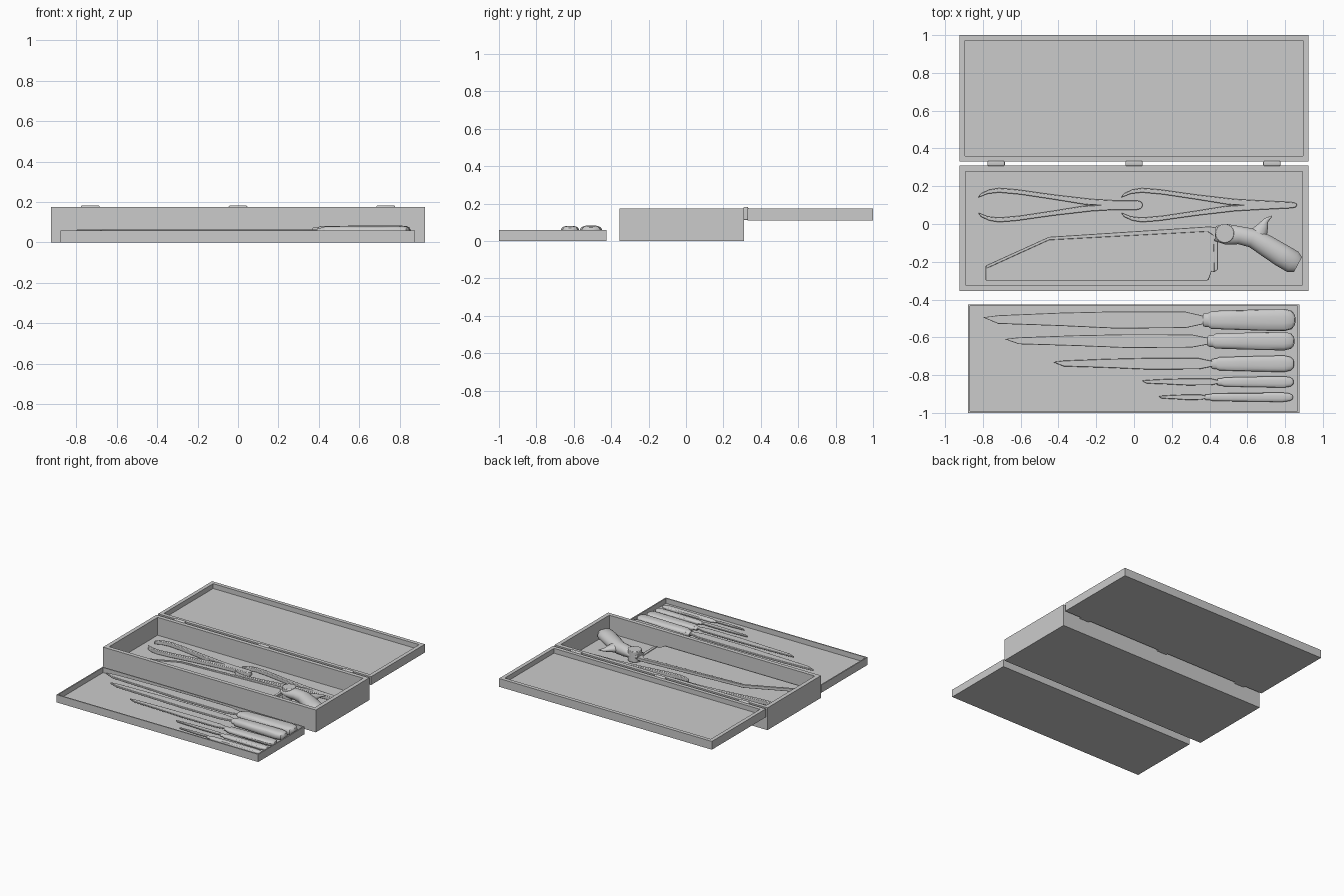
import bpy, bmesh, math
from mathutils import Vector

if "Cube" in bpy.data.objects:
    bpy.data.objects.remove(bpy.data.objects["Cube"])


def finish(name, bm, bevel=0.0, segs=2, angle=35):
    bmesh.ops.recalc_face_normals(bm, faces=bm.faces[:])
    me = bpy.data.meshes.new(name)
    bm.to_mesh(me)
    bm.free()
    ob = bpy.data.objects.new(name, me)
    bpy.context.collection.objects.link(ob)
    if bevel:
        m = ob.modifiers.new("bevel", 'BEVEL')
        m.width, m.segments = bevel, segs
        m.limit_method = 'ANGLE'
    if angle:
        bpy.ops.object.select_all(action='DESELECT')
        ob.select_set(True)
        bpy.context.view_layer.objects.active = ob
        bpy.ops.object.shade_smooth_by_angle(angle=math.radians(angle))
    return ob


def box(bm, lo, hi):
    bmesh.ops.create_cube(bm, size=1)
    for v in bm.verts:
        v.co = Vector([lo[i] + (v.co[i] + .5) * (hi[i] - lo[i]) for i in range(3)])


def open_box(name, lo, hi, wall, floor_z):
    """Box with a recess sunk into its top face."""
    bm = bmesh.new()
    box(bm, lo, hi)
    top = max(bm.faces, key=lambda f: f.calc_center_median().z)
    bmesh.ops.inset_region(bm, faces=[top], thickness=wall)
    new = bmesh.ops.extrude_discrete_faces(bm, faces=[top])['faces'][0]
    for v in new.verts:
        v.co.z = floor_z
    return finish(name, bm, angle=0)


def plate(name, pts, z0, z1, bevel=0.004):
    """Flat outline extruded from z0 to z1."""
    bm = bmesh.new()
    f = bm.faces.new([bm.verts.new((x, y, z0)) for x, y in pts])
    ext = bmesh.ops.extrude_face_region(bm, geom=[f])['geom']
    for v in ext:
        if isinstance(v, bmesh.types.BMVert):
            v.co.z = z1
    return finish(name, bm, bevel)


def loft(name, stations, z, sides=16, power=1.0, angle=35):
    """Oval sections (x, y, half width, half height) along a flat path."""
    bm = bmesh.new()
    rings = []
    for i, (x, y, w, h) in enumerate(stations):
        a, b = stations[max(i - 1, 0)], stations[min(i + 1, len(stations) - 1)]
        n = Vector((a[1] - b[1], b[0] - a[0], 0)).normalized()
        ring = []
        for k in range(sides):
            t = 2 * math.pi * (k + .5) / sides
            c, s = math.cos(t), math.sin(t)
            c = math.copysign(abs(c) ** power, c)
            s = math.copysign(abs(s) ** power, s)
            ring.append(bm.verts.new(Vector((x, y, z + s * h)) + n * (c * w)))
        rings.append(ring)
    for a, b in zip(rings, rings[1:]):
        for k in range(sides):
            j = (k + 1) % sides
            bm.faces.new((a[k], a[j], b[j], b[k]))
    bm.faces.new(rings[0])
    bm.faces.new(rings[-1])
    return finish(name, bm, angle=angle)


# Case, lid and lift-out tray
FLOOR, TRAY = 0.035, 0.02
open_box("case_body", (-.925, -.355, 0), (.925, .31, .175), .045, FLOOR)
open_box("case_lid", (-.925, .33, .11), (.925, 1.0, .175), .042, .137)
open_box("knife_tray", (-.878, -1.0, 0), (.876, -.425, .06), .013, TRAY)

# Hinges
for i, x in enumerate((-.73, 0, .73)):
    bm = bmesh.new()
    box(bm, (x - .046, .307, .112), (x + .046, .333, .183))
    finish("hinge_%d" % i, bm, .007, 3)

# Knives: tip x, handle start, handle end, centre y, blade half width, handle half width, thickness
knives = [
    (-.80, .365, .855, -.508, .045, .060, .064),
    (-.685, .390, .850, -.620, .036, .050, .062),
    (-.43, .410, .848, -.740, .030, .044, .040),
    (.04, .440, .845, -.836, .018, .030, .030),
    (.13, .375, .842, -.917, .014, .025, .026)]
for i, (tip, hs, he, cy, bw, hw, th) in enumerate(knives):
    L = hs - tip
    zc = TRAY + th / 2
    bt = .09 * th + .002
    plate("blade_%d" % i, [
        (tip, cy + bw * .3), (tip + .07 * L, cy - bw * .45),
        (tip + .35 * L, cy - bw * .7), (tip + .6 * L, cy - bw),
        (hs - .08 * L, cy - bw * .95), (hs + .01, cy - bw * .45),
        (hs + .01, cy + bw * .45), (hs - .08 * L, cy + bw * .98),
        (tip + .6 * L, cy + bw), (tip + .35 * L, cy + bw * .85),
        (tip + .07 * L, cy + bw * .55)], zc + .004 - bt, zc + .004 + bt, .003)
    h, D = th / 2, he - hs
    loft("ferrule_%d" % i, [(hs, cy, hw * .5, h * .5), (hs + .006, cy, hw * .6, h * .65),
                            (hs + .07 * D, cy, hw * .66, h * .75)], zc)
    loft("knife_handle_%d" % i, [
        (hs + .06 * D, cy, hw * .62, h * .7), (hs + .09 * D, cy, hw * .8, h * .92),
        (hs + .35 * D, cy, hw * .88, h * .96), (hs + .7 * D, cy, hw * .97, h),
        (hs + .88 * D, cy, hw, h), (he - .04 * D, cy, hw * .82, h * .92),
        (he - .01 * D, cy, hw * .5, h * .65), (he, cy, hw * .2, h * .3)],
        zc, 16, .75, 30)

# Two long curved forceps, outline mirrored about their axis
outer = [(0, .04), (.015, .062), (.06, .082), (.11, .09), (.2, .083), (.4, .055),
         (.6, .032), (.72, .025)]
inner = [(.56, .004), (.4, .03), (.22, .057), (.11, .067), (.05, .06)]
for i, (x0, length, end) in enumerate(((-.825, .87, .025), (-.068, .93, .016))):
    half = outer + [(length - .03, end), (length - .008, end * .75), (length, end * .3)]
    pts = half + [(u, -v) for u, v in reversed(half)]
    pts += [(u, -v) for u, v in reversed(inner)] + [(.62, 0)] + inner
    plate("forceps_%d" % i, [(x0 + u, .1 + v) for u, v in pts],
          FLOOR, FLOOR + .03, .008)

# Saw blade with stiffened back
plate("saw_blade", [(-.785, -.30), (-.785, -.22), (-.45, -.068), (.40, -.013), (.445, -.02),
                    (.445, -.24), (.425, -.255), (.41, -.25), (.395, -.295), (.385, -.30)],
      .066, .078, .003)
plate("saw_back", [(-.785, -.22), (-.45, -.068), (.40, -.013), (.445, -.02), (.445, -.24),
                   (.425, -.255), (.42, -.06), (.39, -.04), (-.45, -.085), (-.78, -.235)],
      .060, .084, .003)

# Pistol-shaped saw grip with hooked horn and round pivot boss
loft("saw_grip", [(.43, -.05, .04, .02), (.49, -.055, .055, .035), (.56, -.06, .048, .042),
                  (.63, -.075, .052, .046), (.70, -.115, .058, .048), (.78, -.165, .062, .05),
                  (.84, -.20, .062, .046), (.868, -.215, .045, .032)], .085, 20, 1, 45)
loft("grip_horn", [(.64, -.09, .06, .04), (.665, -.045, .045, .03), (.685, -.01, .028, .02),
                   (.70, .02, .014, .012), (.73, .042, .003, .004)], .085, 14, 1, 45)
bm = bmesh.new()
bmesh.ops.create_cone(bm, cap_ends=True, segments=32, radius1=.05, radius2=.05, depth=.085)
bmesh.ops.translate(bm, verts=bm.verts[:], vec=(.48, -.05, .0825))
finish("saw_pivot_boss", bm, .004)
